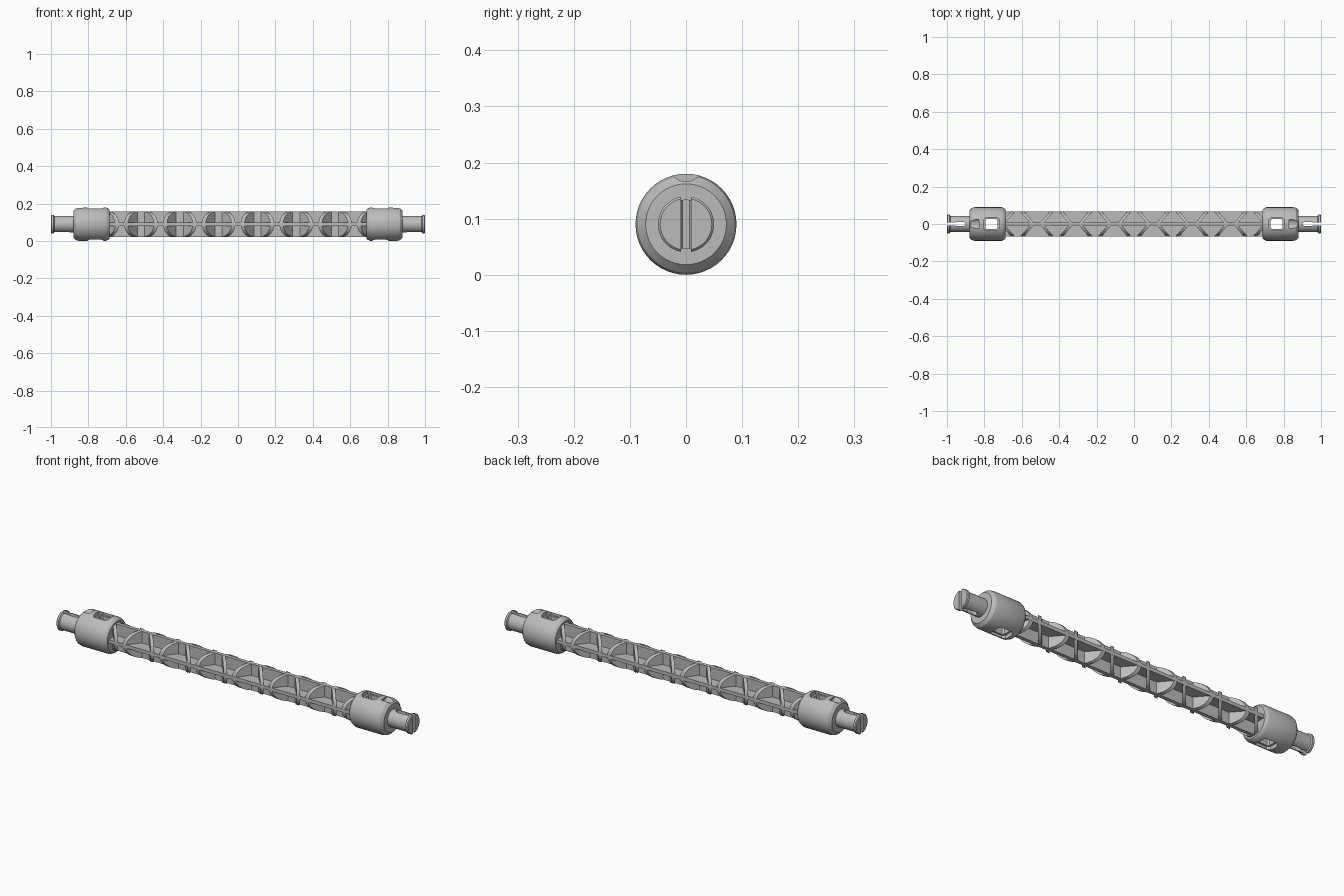
import bpy, bmesh, math

if "Cube" in bpy.data.objects:
    bpy.data.objects.remove(bpy.data.objects["Cube"])

CZ = 0.09       # axis height
R = 0.068       # beam envelope radius
PITCH = 0.2075  # truss period

grey = bpy.data.materials.new("light_grey")
grey.diffuse_color = (0.5, 0.5, 0.5, 1)
grey.use_nodes = True
grey.node_tree.nodes["Principled BSDF"].inputs["Base Color"].default_value = grey.diffuse_color


def finish(name, bm):
    bmesh.ops.remove_doubles(bm, verts=bm.verts, dist=1e-6)
    bmesh.ops.recalc_face_normals(bm, faces=bm.faces)
    me = bpy.data.meshes.new(name)
    bm.to_mesh(me)
    bm.free()
    me.materials.append(grey)
    ob = bpy.data.objects.new(name, me)
    ob.location.z = CZ
    bpy.context.collection.objects.link(ob)
    return ob


def smooth(ob):
    bpy.ops.object.select_all(action='DESELECT')
    ob.select_set(True)
    bpy.context.view_layer.objects.active = ob
    bpy.ops.object.shade_smooth_by_angle(angle=math.radians(30))


def prism(bm, pts, lo, hi, place):
    """Closed prism: outline pts swept from lo to hi, place(a, b, t) -> xyz."""
    v0 = [bm.verts.new(place(a, b, lo)) for a, b in pts]
    v1 = [bm.verts.new(place(a, b, hi)) for a, b in pts]
    bm.faces.new(v0)
    bm.faces.new(v1[::-1])
    n = len(pts)
    for i in range(n):
        j = (i + 1) % n
        bm.faces.new((v0[j], v0[i], v1[i], v1[j]))


def rect(a0, a1, b0, b1, c=0.0):
    if not c:
        return [(a0, b0), (a1, b0), (a1, b1), (a0, b1)]
    return [(a0 + c, b0), (a1 - c, b0), (a1, b0 + c), (a1, b1 - c),
            (a1 - c, b1), (a0 + c, b1), (a0, b1 - c), (a0, b0 + c)]


def lathe(name, profile, s, n=48):
    bm = bmesh.new()
    rings = []
    for x, r in profile:
        rings.append([bm.verts.new((s * x, r * math.cos(2 * math.pi * i / n),
                                    r * math.sin(2 * math.pi * i / n))) for i in range(n)])
    for a, b in zip(rings, rings[1:]):
        for i in range(n):
            j = (i + 1) % n
            bm.faces.new((a[i], a[j], b[j], b[i]))
    bm.faces.new(rings[0])
    bm.faces.new(rings[-1])
    return finish(name, bm)


def cut(ob, cutter):
    cutter.hide_render = True
    cutter.hide_viewport = True
    m = ob.modifiers.new(cutter.name, 'BOOLEAN')
    m.operation = 'DIFFERENCE'
    m.solver = 'EXACT'
    m.object = cutter


# Crossed lengthwise fins
for name, w, h in (("upright_fin", 0.009, R), ("flat_fin", R, 0.009)):
    bm = bmesh.new()
    prism(bm, rect(-w, w, -h, h), -0.705, 0.705, lambda a, b, t: (t, a, b))
    finish(name, bm)

# Slanted half-round ribs forming a zigzag on each side of the upright fin
half_disc = [(R * math.sin(math.pi * i / 20), -R * math.cos(math.pi * i / 20))
             for i in range(21)]
bm = bmesh.new()
for side in (-1, 1):
    for k in range(-3, 4):
        for d in (-1, 1):
            outer = k * PITCH + d * 0.024
            slope = 0.058 / R
            if abs(outer + d * 0.058) > 0.72:
                continue
            prism(bm, half_disc, -0.01, 0.01,
                  lambda a, b, t: (outer + d * slope * (R - a) + t, side * a, b))
ribs = finish("zigzag_ribs", bm)
smooth(ribs)

# End sleeves with snap pins
profile = [(0.688, 0.078), (0.694, 0.084), (0.708, 0.09), (0.85, 0.09), (0.866, 0.086),
           (0.88, 0.072), (0.88, 0.044), (0.982, 0.044), (0.986, 0.05),
           (0.996, 0.05), (1.0, 0.046)]
for s, tag in ((-1, "left"), (1, "right")):
    end = lathe(tag + "_sleeve_and_pin", profile, s)

    # Window through the sleeve, with a wider recess at both mouths
    bm = bmesh.new()
    prism(bm, rect(0.73, 0.795, -0.026, 0.026, 0.008), -0.2, 0.2,
          lambda a, b, t: (s * a, b, t))
    cut(end, finish(tag + "_window_cutter", bm))
    bm = bmesh.new()
    for z0, z1 in ((0.07, 0.2), (-0.2, -0.07)):
        prism(bm, rect(0.72, 0.805, -0.035, 0.035, 0.012), z0, z1,
              lambda a, b, t: (s * a, b, t))
    cut(end, finish(tag + "_recess_cutter", bm))

    # Shallow groove on top, running out of the sleeve end
    bm = bmesh.new()
    arc = [(0.03 * math.cos(2 * math.pi * i / 24), 0.106 + 0.03 * math.sin(2 * math.pi * i / 24))
           for i in range(24)]
    prism(bm, arc, 0.83, 0.9, lambda a, b, t: (s * t, a, b))
    cut(end, finish(tag + "_groove_cutter", bm))

    # Keyhole slot splitting the pin
    key = [(0.9, -0.006), (0.915, -0.012), (0.945, -0.012), (0.955, -0.009), (1.1, -0.009)]
    key += [(x, -y) for x, y in key[::-1]]
    bm = bmesh.new()
    prism(bm, key, -0.06, 0.06, lambda a, b, t: (s * a, b, t))
    cut(end, finish(tag + "_slot_cutter", bm))
    smooth(end)
